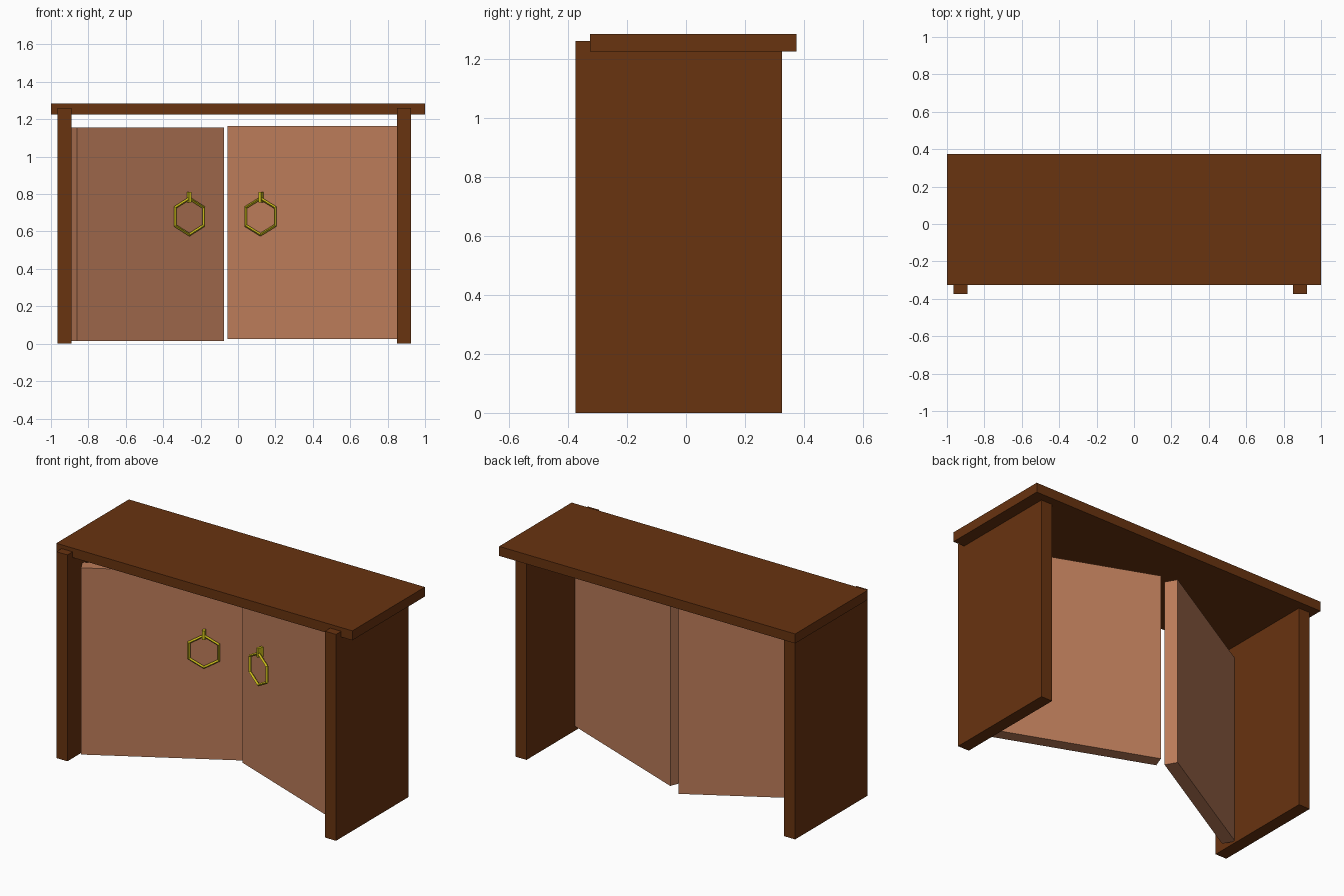
import bpy
from math import radians, sin, cos

if "Cube" in bpy.data.objects:
    bpy.data.objects.remove(bpy.data.objects["Cube"])


def material(name, color):
    m = bpy.data.materials.new(name)
    m.diffuse_color = (*color, 1)
    m.use_nodes = True
    m.node_tree.nodes["Principled BSDF"].inputs["Base Color"].default_value = m.diffuse_color
    return m


dark_wood = material("dark_wood", (0.14, 0.033, 0.005))
light_wood = material("light_wood", (0.50, 0.20, 0.10))
brass = material("brass", (0.60, 0.50, 0.01))


def finish(name, mat):
    o = bpy.context.object
    o.name = name
    o.data.materials.append(mat)
    return o


def box(name, center, size, mat, angle=0.0):
    bpy.ops.mesh.primitive_cube_add(size=1, location=center, rotation=(0, 0, angle))
    o = finish(name, mat)
    o.scale = size
    bpy.ops.object.transform_apply(location=False, rotation=False, scale=True)
    return o


# Carcass: overhanging top and two side panels
box("top_panel", (0, 0.025, 1.254), (2.0, 0.70, 0.058), dark_wood)
for side, x in (("left", -0.9275), ("right", 0.8875)):
    box(side + "_side_panel", (x, -0.025, 0.63), (0.075, 0.70, 1.26), dark_wood)


# Doors swung inward; placed by the front corner of the free edge
def door(name, corner, length, angle, sign, z0):
    t, h = 0.075, 1.14
    c, s = cos(angle), sin(angle)
    cx = corner[0] + sign * c * length / 2 - s * t / 2
    cy = corner[1] + sign * s * length / 2 + c * t / 2
    box(name, (cx, cy, z0 + h / 2), (length, t, h), light_wood, angle)


door("left_door", (-0.075, 0.168), 0.907, radians(30), -1, 0.015)
door("right_door", (-0.055, 0.122), 0.98, radians(-21), 1, 0.025)


# Handles: hexagonal ring pull hanging from a small mount
def handle(side, x, y, angle):
    bpy.ops.mesh.primitive_torus_add(
        major_segments=6, minor_segments=4, major_radius=0.097, minor_radius=0.009,
        location=(x, y, 0.68), rotation=(radians(90), radians(30), angle))
    finish(side + "_ring_pull", brass)
    nx, ny = -sin(angle) * 0.008, cos(angle) * 0.008
    box(side + "_pull_mount", (x + nx, y + ny, 0.782), (0.016, 0.036, 0.056), brass, angle)


handle("left", -0.26, 0.042, radians(25))
handle("right", 0.12, 0.027, radians(-21))
